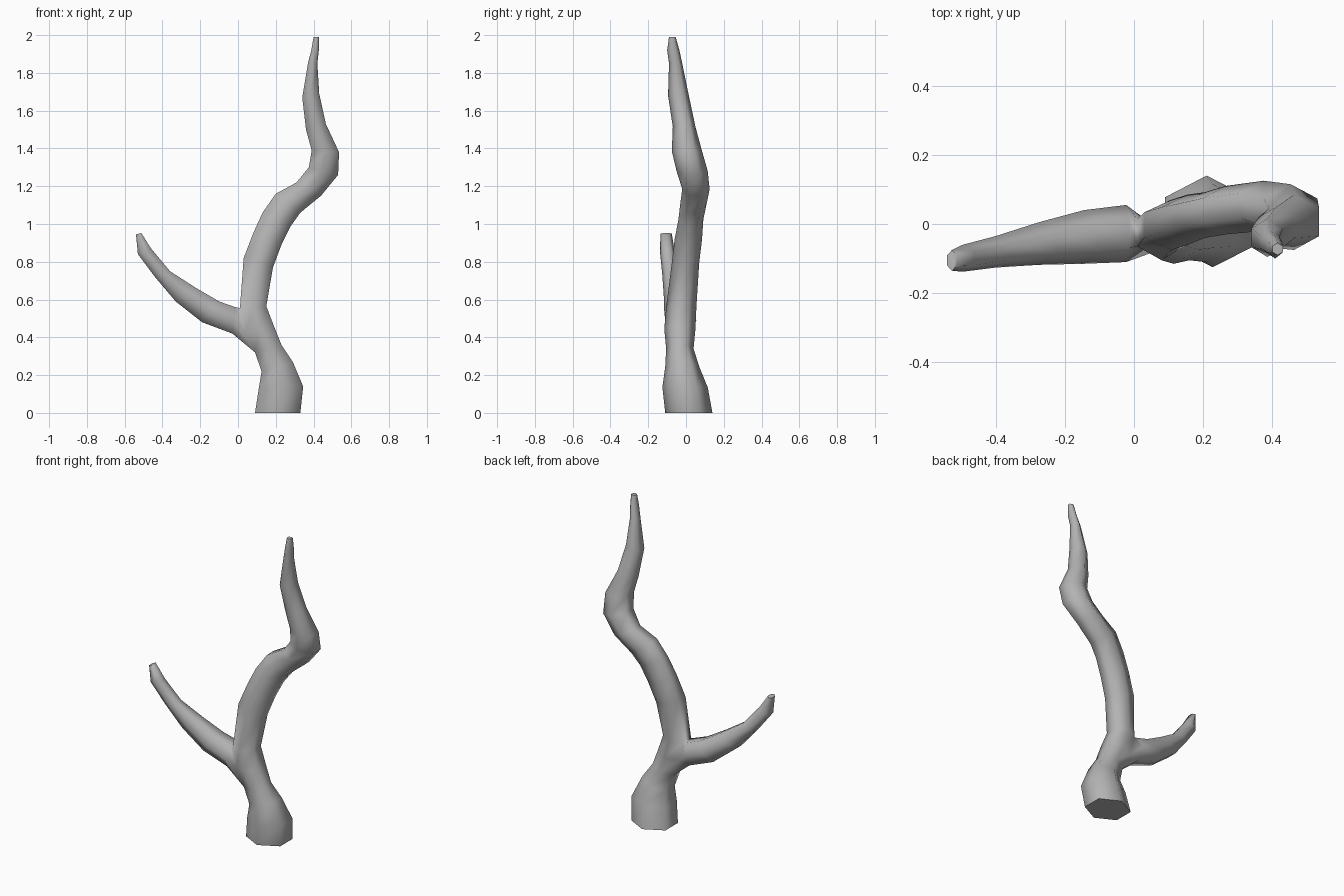
import bpy, bmesh
from math import radians
from mathutils import Vector

cube = bpy.data.objects.get("Cube")
if cube:
    bpy.data.objects.remove(cube, do_unlink=True)

# Single bone-grey colour
grey = bpy.data.materials.new("bone_grey")
grey.use_nodes = True
colour = (0.45, 0.45, 0.45, 1)
grey.diffuse_color = colour
grey.node_tree.nodes["Principled BSDF"].inputs["Base Color"].default_value = colour

bm = bmesh.new()


def ring(left_x, left_z, right_x, right_z, front, back):
    """Six-sided section between two outline points, with points at front and back."""
    mid, half = (front + back) / 2, (back - front) / 2
    a, b = Vector((left_x, mid, left_z)), Vector((right_x, mid, right_z))
    side = Vector((0, half * 0.5, 0))
    tip = Vector((0, half, 0))
    centre = (a + b) / 2
    points = (a - side, centre - tip, b - side, b + side, centre + tip, a + side)
    return [bm.verts.new(p) for p in points]


def bridge(lower, upper, skip=()):
    for i in range(6):
        if i not in skip:
            j = (i + 1) % 6
            bm.faces.new((lower[i], lower[j], upper[j], upper[i]))


# Main beam: left x, z, right x, z, front y, back y
beam = [ring(*r) for r in (
    (.09, 0, .33, 0, -.11, .14),
    (.11, .13, .345, .14, -.125, .115),
    (.125, .22, .29, .27, -.11, .07),
    (.09, .32, .23, .36, -.105, .04),
    (.04, .43, .19, .46, -.115, .05),
    (.01, .555, .15, .565, -.105, .055),
    (.03, .82, .185, .77, -.075, .07),
    (.08, .95, .23, .89, -.06, .085),
    (.13, 1.06, .28, .99, -.04, .092),
    (.20, 1.16, .33, 1.06, -.03, .11),
    (.31, 1.22, .44, 1.15, -.02, .125),
    (.375, 1.30, .53, 1.26, -.05, .115),
    (.39, 1.39, .535, 1.38, -.075, .085),
    (.36, 1.50, .465, 1.53, -.07, .05),
    (.34, 1.67, .43, 1.69, -.095, .015),
    (.37, 1.85, .42, 1.85, -.09, -.02),
    (.388, 1.92, .428, 1.92, -.10, -.035),
    (.40, 1.99, .43, 1.99, -.09, -.055),
)]
fork = 3
for n in range(len(beam) - 1):
    # The left side stays open over two bands where the tine grows out
    bridge(beam[n], beam[n + 1], skip=(5,) if n in (fork, fork + 1) else ())
bm.faces.new(beam[0])
bm.faces.new(beam[-1])

# Side tine: lower and upper outline points, then front and back y
tine = [ring(*r) for r in (
    (-.03, .42, -.015, .56, -.11, .055),
    (-.19, .48, -.10, .59, -.115, .04),
    (-.33, .59, -.22, .66, -.118, .005),
    (-.44, .72, -.36, .75, -.126, -.035),
    (-.53, .84, -.46, .87, -.138, -.06),
    (-.54, .945, -.512, .952, -.135, -.075),
)]
low, middle, high = beam[fork:fork + 3]
opening = [low[0], middle[0], high[0], high[5], middle[5], low[5]]
for start, end in zip([opening] + tine[:-1], tine):
    bridge(start, end)
bm.faces.new(tine[-1])

bmesh.ops.recalc_face_normals(bm, faces=bm.faces)
mesh = bpy.data.meshes.new("antler")
bm.to_mesh(mesh)
bm.free()
mesh.materials.append(grey)
antler = bpy.data.objects.new("antler", mesh)
bpy.context.collection.objects.link(antler)

# Smooth sides with a crisp base rim
bpy.ops.object.select_all(action="DESELECT")
antler.select_set(True)
bpy.context.view_layer.objects.active = antler
bpy.ops.object.shade_smooth_by_angle(angle=radians(75))
